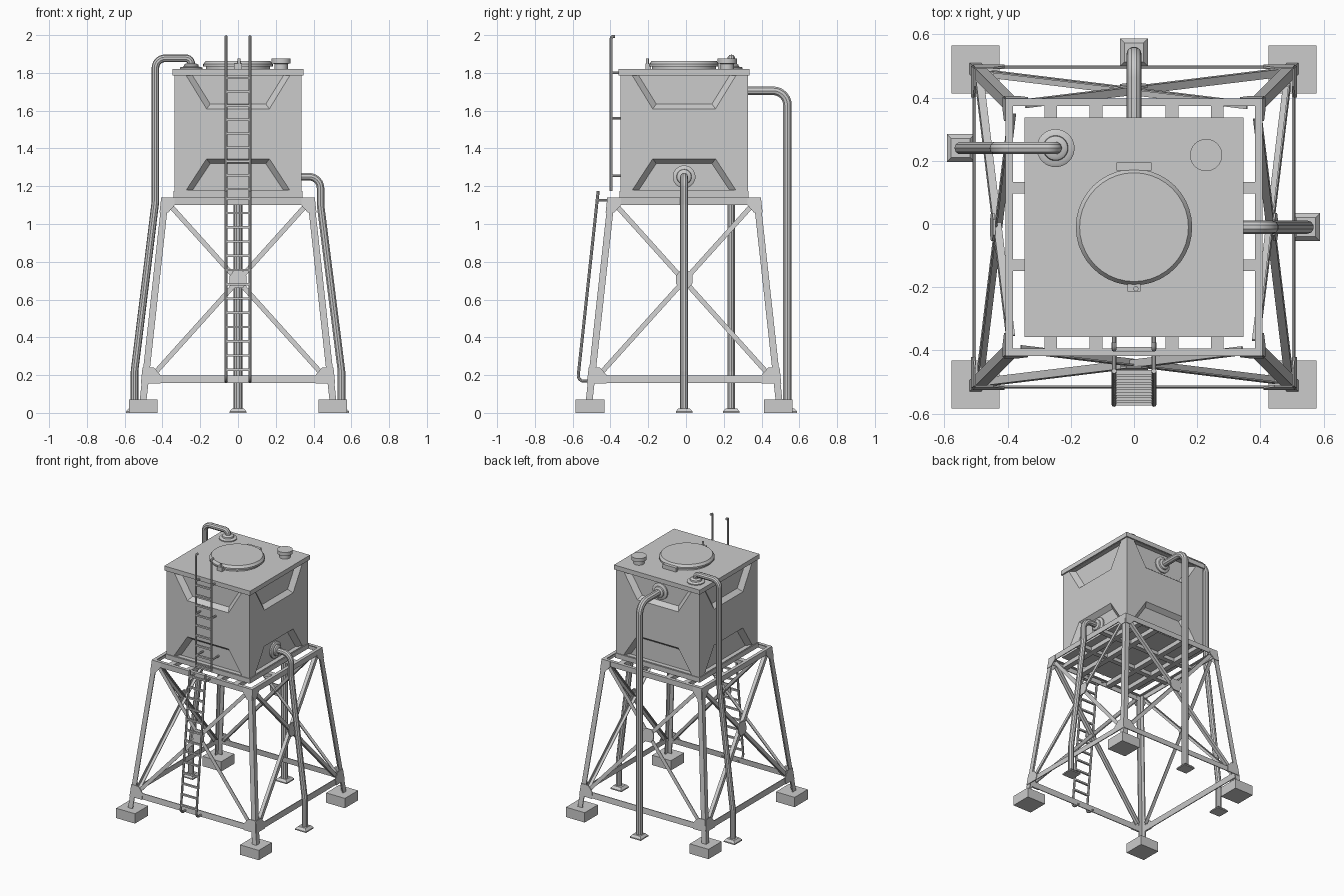
import bpy, bmesh
from math import pi, sin, cos, tan, radians
from mathutils import Vector, Matrix

if "Cube" in bpy.data.objects:
    bpy.data.objects.remove(bpy.data.objects["Cube"])

CY = -0.01  # the tank and tower are centred slightly toward the front


def finish(name, bm, smooth=False):
    bmesh.ops.recalc_face_normals(bm, faces=bm.faces)
    me = bpy.data.meshes.new(name)
    bm.to_mesh(me)
    bm.free()
    ob = bpy.data.objects.new(name, me)
    bpy.context.collection.objects.link(ob)
    if smooth:
        shade(ob)
    return ob


def shade(ob):
    bpy.ops.object.select_all(action='DESELECT')
    bpy.context.view_layer.objects.active = ob
    ob.select_set(True)
    bpy.ops.object.shade_smooth_by_angle(angle=radians(35))


def loft(name, rings, smooth=False):
    """Skin a stack of equal-sized closed rings and cap both ends."""
    bm = bmesh.new()
    vs = [[bm.verts.new(p) for p in r] for r in rings]
    n = len(rings[0])
    for a, b in zip(vs, vs[1:]):
        for i in range(n):
            j = (i + 1) % n
            bm.faces.new((a[i], a[j], b[j], b[i]))
    bm.faces.new(vs[0])
    bm.faces.new(vs[-1])
    return finish(name, bm, smooth)


def rect(cx, cy, hx, hy, z):
    return [(cx - hx, cy - hy, z), (cx + hx, cy - hy, z), (cx + hx, cy + hy, z), (cx - hx, cy + hy, z)]


def box(name, cx, cy, hx, hy, z0, z1):
    return loft(name, [rect(cx, cy, hx, hy, z0), rect(cx, cy, hx, hy, z1)])


def lathe(name, profile, loc, axis=(0, 0, 1), n=32):
    m = Matrix.Translation(loc) @ Vector((0, 0, 1)).rotation_difference(Vector(axis)).to_matrix().to_4x4()
    return loft(name, [[m @ Vector((r * cos(2 * pi * i / n), r * sin(2 * pi * i / n), h))
                        for i in range(n)] for r, h in profile], True)


def tube(name, pts, r, bend=0.0, res=3):
    """Round pipe along a path whose corners are rounded by radius bend."""
    pts = [Vector(p) for p in pts]
    path = [pts[0]]
    for a, p, b in zip(pts, pts[1:], pts[2:]):
        u, v = (a - p).normalized(), (b - p).normalized()
        half = u.angle(v) / 2
        t = min(bend / tan(half), 0.48 * (a - p).length, 0.48 * (b - p).length)
        rad = t * tan(half)
        c = p + (u + v).normalized() * rad / sin(half)
        s, e = p + u * t - c, p + v * t - c
        path += [c + s.lerp(e, i / 6).normalized() * rad for i in range(7)]
    path.append(pts[-1])
    cu = bpy.data.curves.new(name, 'CURVE')
    cu.dimensions = '3D'
    cu.bevel_depth, cu.bevel_resolution, cu.use_fill_caps = r, res, True
    sp = cu.splines.new('POLY')
    sp.points.add(len(path) - 1)
    for q, p in zip(sp.points, path):
        q.co = (*p, 1)
    ob = bpy.data.objects.new(name, cu)
    bpy.context.collection.objects.link(ob)
    bpy.ops.object.select_all(action='DESELECT')
    bpy.context.view_layer.objects.active = ob
    ob.select_set(True)
    bpy.ops.object.convert(target='MESH')
    shade(bpy.context.view_layer.objects.active)


def side(k, s, dist, z):
    """Point on side k (0 = front): s along the side, dist out from centre."""
    a = k * pi / 2
    return (s * cos(a) + dist * sin(a), CY + s * sin(a) - dist * cos(a), z)


def reach(z):  # half width of the tapering tower
    return 0.5277 - 0.1096 * z


def plate(name, k, poly, d0, d1):
    """Flat plate lying in a leaning tower face, between depths d0 and d1."""
    return loft(name, [[side(k, s, reach(z) - d, z) for s, z in poly] for d in (d0, d1)])


def strip(a, b, w0, w1):
    a, b = Vector(a), Vector(b)
    n = (b - a).normalized()
    n = Vector((-n.y, n.x))
    return [a + n * w0, b + n * w0, b + n * w1, a + n * w1]


# --- tank body with trapezoid recesses on every side
body = box('tank_body', 0, CY, 0.337, 0.337, 1.141, 1.815)
for k in range(4):
    for zr, zt, sg in ((1.785, 1.61, 1), (1.18, 1.345, -1)):
        outer = [(-0.28, zr), (0.28, zr), (0.17, zt - sg * 0.005), (-0.17, zt - sg * 0.005)]
        inner = [(-0.24, zr), (0.24, zr), (0.147, zt + sg * 0.025), (-0.147, zt + sg * 0.025)]
        cut = loft('recess_cutter', [[side(k, s, 0.343, z) for s, z in outer],
                                     [side(k, s, 0.305, z) for s, z in inner]])
        mod = body.modifiers.new('recess', 'BOOLEAN')
        mod.operation, mod.solver, mod.object = 'DIFFERENCE', 'EXACT', cut
        bpy.context.view_layer.objects.active = body
        bpy.ops.object.modifier_apply(modifier=mod.name)
        bpy.data.objects.remove(cut)
box('tank_base_rim', 0, CY, 0.342, 0.342, 1.14, 1.175)
box('tank_roof', 0, CY, 0.347, 0.347, 1.787, 1.82)

# --- manhole, hinge, latch and breather cap
lathe('manhole_lid', [(0.17, 1.815), (0.17, 1.833), (0.184, 1.834), (0.184, 1.846), (0.172, 1.863)],
      (0, CY, 0), n=40)
box('manhole_hinge', 0, 0.182, 0.055, 0.013, 1.815, 1.85)
box('manhole_latch', 0, -0.2, 0.02, 0.014, 1.815, 1.85)
lathe('latch_knob', [(0.008, 1.84), (0.008, 1.875)], (0.006, -0.205, 0), n=12)
lathe('breather_cap', [(0.036, 1.815), (0.036, 1.848), (0.051, 1.85), (0.051, 1.876)], (0.228, 0.218, 0))

# --- pipes with flanges and feet
tube('inlet_pipe', [(-0.248, 0.24, 1.82), (-0.248, 0.24, 1.877), (-0.437, 0.24, 1.877), (-0.437, 0.24, 1.12),
                    (-0.548, 0.24, 0.22), (-0.548, 0.24, 0.01)], 0.02, 0.05)
tube('overflow_pipe', [(0, 0.3, 1.705), (0, 0.537, 1.705), (0, 0.537, 0.01)], 0.024, 0.075)
tube('outlet_pipe', [(0.3, CY, 1.25), (0.437, CY, 1.25), (0.437, CY, 1.1), (0.548, CY, 0.22),
                     (0.548, CY, 0.01)], 0.021, 0.06)
flange = [(0.06, 0), (0.06, 0.012), (0.054, 0.016), (0.04, 0.018), (0.038, 0.028), (0.028, 0.034)]
lathe('inlet_flange', flange, (-0.248, 0.24, 1.815))
lathe('overflow_flange', flange, (0, 0.292, 1.705), (0, 1, 0))
lathe('outlet_flange', flange, (0.303, CY, 1.25), (1, 0, 0))
for x, y in ((-0.548, 0.24), (0, 0.543), (0.544, CY)):
    loft('pipe_foot', [rect(x, y, 0.044, 0.044, 0), rect(x, y, 0.044, 0.044, 0.008),
                       rect(x, y, 0.03, 0.03, 0.024)])

# --- footings and angle-iron legs
for sx in (-1, 1):
    for sy in (-1, 1):
        box('footing', sx * 0.501, CY + sy * 0.498, 0.076, 0.076, 0, 0.072)
        ell = [(0, 0), (0.036, 0), (0.036, 0.007), (0.007, 0.007), (0.007, 0.036), (0, 0.036)]
        loft('leg', [[(sx * (reach(z) - a), CY + sy * (reach(z) - b), z) for a, b in ell]
                     for z in (0.07, 1.135)])

# --- braced tower faces
for k in range(4):
    plate('lower_rail', k, [(-0.5, 0.157), (0.5, 0.157), (0.5, 0.198), (-0.5, 0.198)], 0, 0.006)
    top = [(0, 1.10), (0, 1.139), (0.024, 1.139), (0.024, 1.133), (0.006, 1.133), (0.006, 1.10)]
    loft('top_beam', [[side(k, s, 0.407 - d, z) for d, z in top] for s in (-0.406, 0.406)])
    for sg in (-1, 1):
        a, b = (-0.45 * sg, 0.2), (0.35 * sg, 1.088)
        d = 0.006 if sg > 0 else 0.011
        plate('brace', k, strip(a, b, -0.013, 0.013), d, d + 0.005)
        plate('brace_flange', k, strip(a, b, 0.008, 0.013), d + 0.004, d + 0.025)
        plate('lower_gusset', k, [(sg * s, z) for s, z in (
            (0.51, 0.155), (0.41, 0.155), (0.41, 0.2), (0.445, 0.24), (0.502, 0.24))], -0.004, 0.002)
        plate('upper_gusset', k, [(sg * s, z) for s, z in (
            (0.411, 1.06), (0.37, 1.06), (0.335, 1.1), (0.335, 1.139), (0.405, 1.139))], -0.004, 0.002)
    plate('cross_gusset', k, [(-0.044, 0.685), (-0.024, 0.66), (0.024, 0.66), (0.044, 0.685),
                              (0.044, 0.725), (0.024, 0.75), (-0.024, 0.75), (-0.044, 0.725)], 0, 0.007)

# --- joists under the tank
for x in (-0.263, -0.12, 0.12, 0.263):
    box('long_joist', x, CY, 0.02, 0.402, 1.108, 1.1395)
for y in (0.115, -0.13):
    box('cross_joist', 0, y, 0.402, 0.018, 1.112, 1.138)

# --- ladders
def lean(z):  # y position of the leaning lower ladder
    return -0.465 - (1.175 - z) * 0.108

for x in (-0.063, 0.063):
    tube('upper_ladder_rail', [(x, -0.396, 1.175), (x, -0.396, 1.992), (x, -0.375, 1.992)], 0.008, 0.015, 2)
    tube('lower_ladder_rail', [(x, -0.465, 1.175), (x, lean(0.168), 0.168), (x, -0.505, 0.168)], 0.008, 0.04, 2)
    for z, y in ((1.8, -0.35), (1.56, -0.34), (1.255, -0.305)):
        tube('ladder_bracket', [(x, -0.396, z), (x, y, z)], 0.007, 0, 2)
    tube('lower_ladder_bracket', [(x, -0.465, 1.125), (x, -0.4, 1.125)], 0.007, 0, 2)
for i in range(9):
    z = 1.185 + i * 0.0735
    box('upper_rung', 0, -0.396, 0.063, 0.007, z - 0.006, z + 0.006)
for i in range(13):
    z = 0.228 + i * 0.0755
    box('lower_rung', 0, lean(z), 0.063, 0.007, z - 0.006, z + 0.006)
